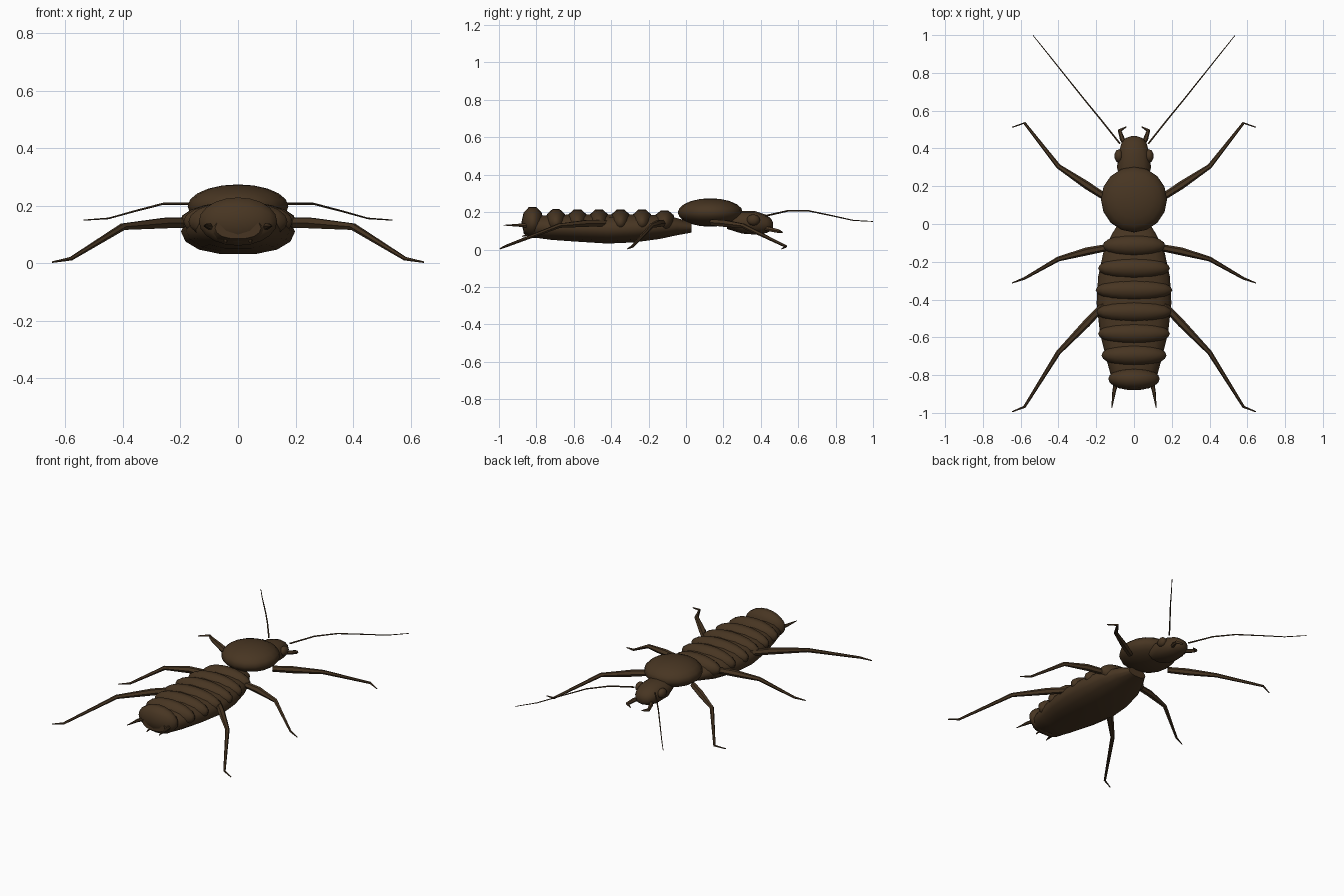
import bpy, bmesh, math
from mathutils import Vector, Matrix

if "Cube" in bpy.data.objects:
    bpy.data.objects.remove(bpy.data.objects["Cube"])


def material(name, rgb):
    m = bpy.data.materials.new(name)
    m.diffuse_color = (*rgb, 1)
    m.use_nodes = True
    m.node_tree.nodes["Principled BSDF"].inputs["Base Color"].default_value = m.diffuse_color
    return m


BROWN = material("brown_shell", (0.064, 0.036, 0.016))


def finish(bm, name, angle=50):
    bmesh.ops.recalc_face_normals(bm, faces=bm.faces)
    me = bpy.data.meshes.new(name)
    bm.to_mesh(me)
    bm.free()
    ob = bpy.data.objects.new(name, me)
    bpy.context.collection.objects.link(ob)
    me.materials.append(BROWN)
    bpy.ops.object.select_all(action='DESELECT')
    ob.select_set(True)
    bpy.context.view_layer.objects.active = ob
    bpy.ops.object.shade_smooth_by_angle(angle=math.radians(angle))
    return ob


def ellipsoid(name, centre, radii, u=14, v=8, rot=None):
    bm = bmesh.new()
    bmesh.ops.create_uvsphere(bm, u_segments=u, v_segments=v, radius=1)
    if rot:
        bmesh.ops.transform(bm, matrix=rot, verts=bm.verts)
    bmesh.ops.scale(bm, vec=radii, verts=bm.verts)
    bmesh.ops.translate(bm, vec=centre, verts=bm.verts)
    return finish(bm, name)


def skin(bm, rings):
    for a, b in zip(rings, rings[1:]):
        n = len(a)
        for i in range(n):
            bm.faces.new((a[i], a[(i + 1) % n], b[(i + 1) % n], b[i]))
    bm.faces.new(rings[0])
    bm.faces.new(rings[-1])


def loft(name, stations, sides=14, power=0.8):
    """Rounded cross-sections along y: (y, half width, bottom, top)."""
    bm = bmesh.new()
    rings = []
    for y, w, lo, hi in stations:
        ring = []
        for i in range(sides):
            a = 2 * math.pi * i / sides
            c, s = math.cos(a), math.sin(a)
            x = w * math.copysign(abs(c) ** power, c)
            ring.append(bm.verts.new((x, y, (lo + hi) / 2 + (hi - lo) / 2 * s)))
        rings.append(ring)
    skin(bm, rings)
    return finish(bm, name)


def tube(name, path, side=1, sides=6):
    """Tapered tube through (x, y, z, radius) points."""
    bm = bmesh.new()
    pts = [Vector((p[0] * side, p[1], p[2])) for p in path]
    rings = []
    for i, p in enumerate(pts):
        d = (pts[min(i + 1, len(pts) - 1)] - pts[max(i - 1, 0)]).normalized()
        u = d.cross(Vector((0, 0, 1))).normalized()
        v = u.cross(d)
        r = path[i][3]
        rings.append([bm.verts.new(p + r * (math.cos(t) * u + math.sin(t) * v))
                      for t in (2 * math.pi * k / sides for k in range(sides))])
    skin(bm, rings)
    return finish(bm, name)


# Abdomen and rear thorax
loft("abdomen", [
    (-0.87, 0.08, 0.085, 0.16), (-0.83, 0.115, 0.065, 0.18), (-0.72, 0.145, 0.05, 0.185),
    (-0.58, 0.18, 0.04, 0.19), (-0.42, 0.198, 0.03, 0.19), (-0.28, 0.19, 0.036, 0.19),
    (-0.14, 0.16, 0.055, 0.185), (-0.05, 0.115, 0.075, 0.17), (0.03, 0.065, 0.09, 0.145)])

# Overlapping back plates, pointed at the sides
sideways = Matrix.Rotation(math.pi / 2, 4, 'Y')
bands = [(-0.82, 0.136, 0.088), (-0.695, 0.172, 0.075), (-0.58, 0.19, 0.073), (-0.465, 0.2, 0.073),
         (-0.35, 0.203, 0.073), (-0.235, 0.19, 0.073), (-0.115, 0.166, 0.068)]
for i, (y, w, h) in enumerate(bands):
    ellipsoid(f"back_plate_{i + 1}", (0, y, 0.145), (w, 0.06, h), 10, 10, sideways)

# Neck shield, neck and head
ellipsoid("neck_shield", (0, 0.13, 0.198), (0.175, 0.174, 0.076), 16, 10)
loft("head", [(0.22, 0.07, 0.11, 0.2), (0.30, 0.09, 0.085, 0.205), (0.37, 0.083, 0.08, 0.205),
              (0.43, 0.066, 0.088, 0.185), (0.455, 0.045, 0.1, 0.165), (0.465, 0.015, 0.115, 0.145)], 12)

legs = {
    "front_leg": [(0.15, 0.14, 0.145), (0.25, 0.205, 0.14), (0.40, 0.305, 0.127),
                  (0.58, 0.535, 0.016), (0.645, 0.512, 0.004)],
    "middle_leg": [(0.12, -0.12, 0.14), (0.25, -0.145, 0.14), (0.40, -0.185, 0.127),
                   (0.58, -0.288, 0.016), (0.645, -0.312, 0.004)],
    "hind_leg": [(0.15, -0.42, 0.14), (0.25, -0.525, 0.14), (0.40, -0.68, 0.127),
                 (0.58, -0.968, 0.016), (0.645, -0.994, 0.004)]}
radii = (0.018, 0.021, 0.013, 0.007, 0.003)

# Paired parts
for side, label in ((-1, "left"), (1, "right")):
    for name, pts in legs.items():
        tube(f"{label}_{name}", [(*p, r) for p, r in zip(pts, radii)], side)
    ellipsoid(f"{label}_eye", (side * 0.08, 0.36, 0.158), (0.024, 0.036, 0.03), 10, 6)
    tube(f"{label}_antenna", [(0.075, 0.425, 0.18, 0.005), (0.17, 0.545, 0.207, 0.0045),
                              (0.26, 0.655, 0.207, 0.004), (0.36, 0.78, 0.181, 0.0035),
                              (0.45, 0.893, 0.156, 0.003), (0.535, 0.999, 0.15, 0.002)], side, 5)
    tube(f"{label}_feeler", [(0.045, 0.42, 0.115, 0.012), (0.062, 0.45, 0.108, 0.013),
                             (0.076, 0.495, 0.098, 0.011), (0.04, 0.515, 0.092, 0.003)], side)
    tube(f"{label}_tail_spike", [(0.09, -0.82, 0.125, 0.013), (0.105, -0.885, 0.13, 0.010),
                                 (0.118, -0.975, 0.13, 0.002)], side)
    # Small spines under the tail tip
    tube(f"{label}_tail_spine", [(0.04, -0.82, 0.09, 0.012), (0.045, -0.875, 0.07, 0.003)], side)
